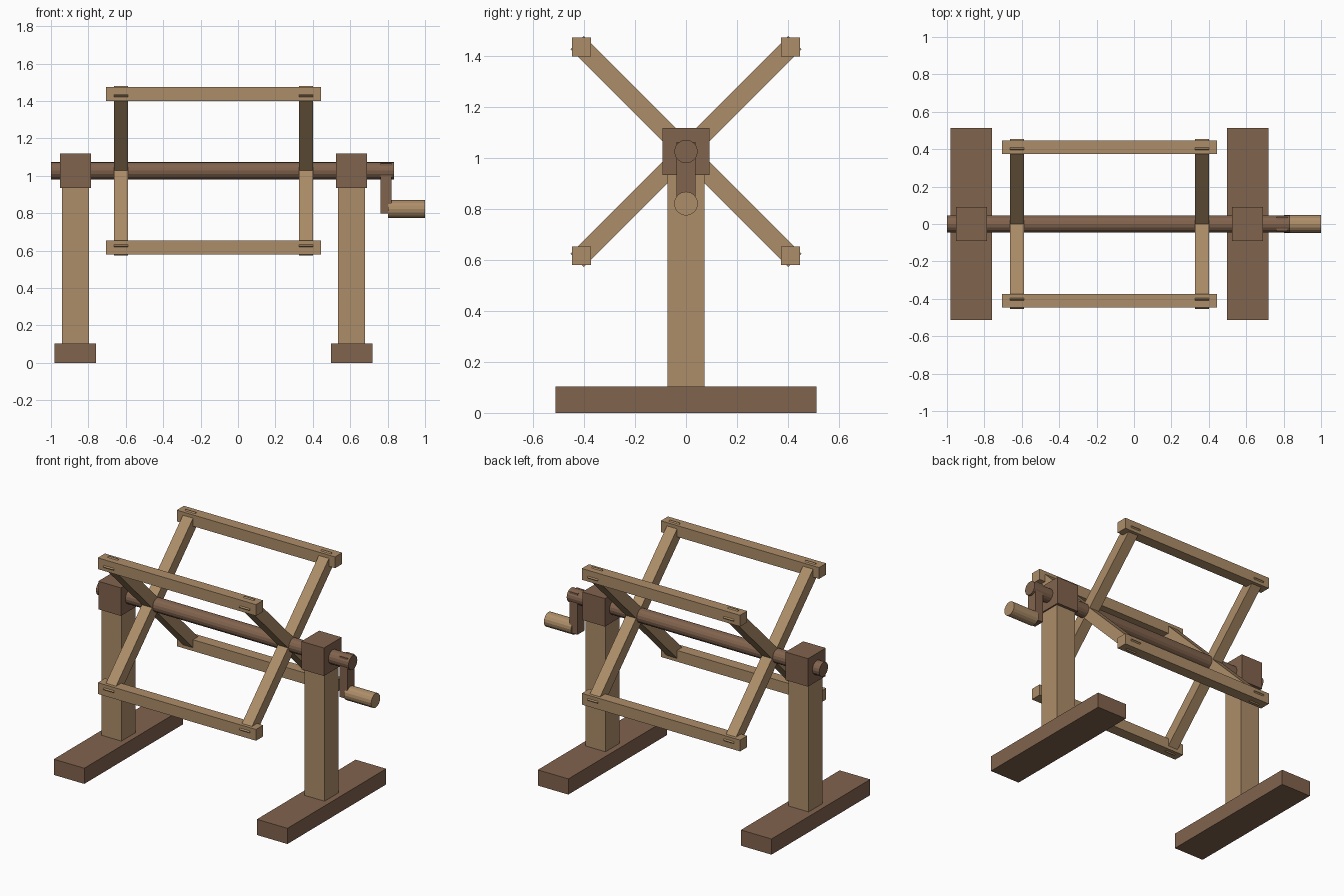
import bpy, bmesh, math
from mathutils import Matrix, Vector

if "Cube" in bpy.data.objects:
    bpy.data.objects.remove(bpy.data.objects["Cube"])


def material(name, rgb):
    m = bpy.data.materials.new(name)
    m.diffuse_color = (*rgb, 1)
    m.use_nodes = True
    m.node_tree.nodes["Principled BSDF"].inputs["Base Color"].default_value = m.diffuse_color
    return m


TAN = material("light_wood", (0.42, 0.27, 0.142))
BROWN = material("dark_wood", (0.22, 0.125, 0.075))


def finish(name, bm, mat):
    mesh = bpy.data.meshes.new(name)
    bm.to_mesh(mesh)
    bm.free()
    mesh.materials.append(mat)
    bpy.context.collection.objects.link(bpy.data.objects.new(name, mesh))


def box(name, center, size, mat, tilt=0.0):
    """Box of given size, tilted about the x axis."""
    bm = bmesh.new()
    m = (Matrix.Translation(center) @ Matrix.Rotation(tilt, 4, 'X')
         @ Matrix.Diagonal((*size, 1)))
    bmesh.ops.create_cube(bm, size=1, matrix=m)
    finish(name, bm, mat)


def rod(name, x0, x1, z, radius, mat, sides=16):
    """Round bar running along x."""
    bm = bmesh.new()
    m = Matrix.Translation(((x0 + x1) / 2, 0, z)) @ Matrix.Rotation(math.pi / 2, 4, 'Y')
    bmesh.ops.create_cone(bm, cap_ends=True, segments=sides, radius1=radius,
                          radius2=radius, depth=x1 - x0, matrix=m)
    finish(name, bm, mat)


AXLE_Z = 1.027

# Two stands: foot, post and bearing block
for side, x in (("left", -0.869), ("right", 0.607)):
    box(f"{side}_foot", (x, 0, 0.0515), (0.222, 1.025, 0.103), BROWN)
    box(f"{side}_post", (x, 0, 0.53), (0.146, 0.146, 0.86), TAN)
    box(f"{side}_bearing_block", (x, 0, AXLE_Z), (0.164, 0.184, 0.184), BROWN)

# Axle, crank arm and handle
rod("axle", -1.0, 0.835, AXLE_Z, 0.046, BROWN)
box("crank_arm", (0.791, 0, 0.931), (0.058, 0.074, 0.268), BROWN)
rod("crank_handle", 0.803, 1.0, 0.822, 0.047, TAN)

# Crossed spokes at each end of the reel
for side, x in (("left", -0.625), ("right", 0.363)):
    for s in (-1, 1):
        box(f"{side}_spoke_{'rising' if s > 0 else 'falling'}", (x, 0, AXLE_Z),
            (0.074, 1.21, 0.074), TAN, s * math.pi / 4)

# Four long rails joining the spoke tips
for vert, sz in (("lower", -1), ("upper", 1)):
    for depth, sy in (("front", -1), ("back", 1)):
        box(f"{vert}_{depth}_rail", (-0.131, sy * 0.41, AXLE_Z + sz * 0.41),
            (1.15, 0.074, 0.074), TAN)
